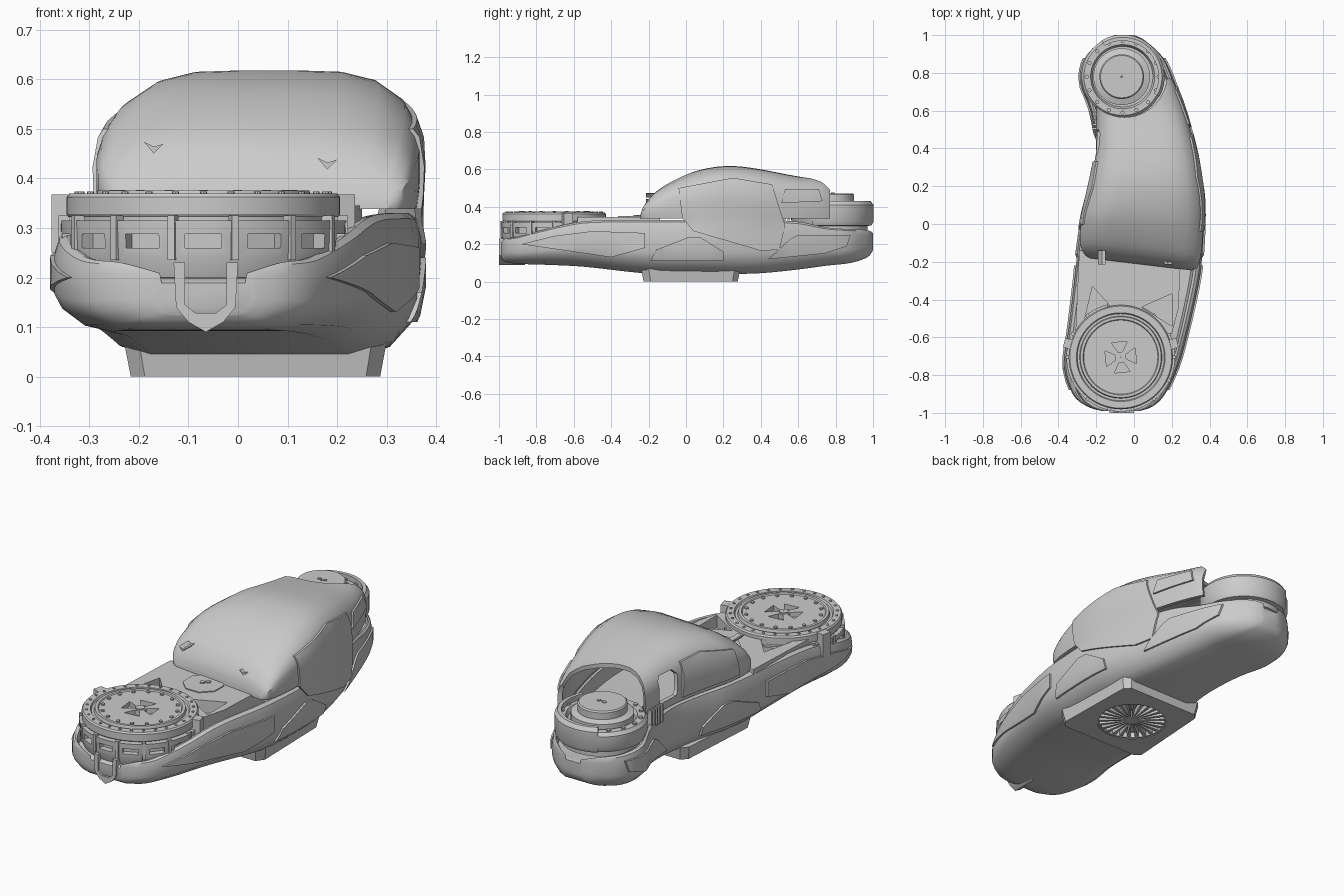
import bpy, bmesh, math
from mathutils import Vector, Matrix
from mathutils.bvhtree import BVHTree
from math import cos, sin, pi

if "Cube" in bpy.data.objects:
    bpy.data.objects.remove(bpy.data.objects["Cube"])


def make(name, verts, faces):
    me = bpy.data.meshes.new(name)
    bm = bmesh.new()
    vs = [bm.verts.new(v) for v in verts]
    for f in faces:
        bm.faces.new([vs[i] for i in f])
    bmesh.ops.recalc_face_normals(bm, faces=bm.faces)
    bm.to_mesh(me)
    bm.free()
    ob = bpy.data.objects.new(name, me)
    bpy.context.collection.objects.link(ob)
    return ob


def bake(ob):
    bpy.context.view_layer.update()
    dg = bpy.context.evaluated_depsgraph_get()
    me = bpy.data.meshes.new_from_object(ob.evaluated_get(dg))
    ob.modifiers.clear()
    ob.data = me


def cut(ob, cutter):
    m = ob.modifiers.new("cut", 'BOOLEAN')
    m.operation, m.solver, m.object = 'DIFFERENCE', 'EXACT', cutter
    bake(ob)
    bpy.data.objects.remove(cutter)


def bevel(ob, w, seg=2):
    m = ob.modifiers.new("bevel", 'BEVEL')
    m.width, m.segments, m.limit_method = w, seg, 'ANGLE'
    bake(ob)


def prisms(name, polys, lo, hi, axis='z', taper=1.0):
    """Extrude one or more outlines; taper scales the low end."""
    verts, faces = [], []
    for p in polys:
        b, n = len(verts), len(p)
        ca, cb = sum(q[0] for q in p) / n, sum(q[1] for q in p) / n
        for h, k in ((lo, taper), (hi, 1)):
            for a, c in p:
                a, c = ca + (a - ca) * k, cb + (c - cb) * k
                verts.append((a, c, h) if axis == 'z' else (a, h, c) if axis == 'y' else (h, a, c))
        faces += [range(b, b + n), range(b + n, b + 2 * n)]
        faces += [(b + i, b + (i + 1) % n, b + n + (i + 1) % n, b + n + i) for i in range(n)]
    return make(name, verts, faces)


def circle(cx, cy, r, n, off=0.0):
    return [(cx + r * cos(2 * pi * i / n + off), cy + r * sin(2 * pi * i / n + off)) for i in range(n)]


def radial(cx, cy, r0, r1, w0, w1, a):
    """Plan outline of a bar pointing away from a centre."""
    return [(cx + r * cos(a) - w * sin(a), cy + r * sin(a) + w * cos(a))
            for r, w in ((r0, -w0), (r1, -w1), (r1, w1), (r0, w0))]


def lathe(name, prof, cx, cy, n=64, a0=0, a1=2 * pi):
    """Spin a closed (r, z) profile, full turn or partial arc."""
    full, m = abs(a1 - a0) > 6.28, len(prof)
    k = n if full else n + 1
    verts = [(cx + r * cos(a0 + (a1 - a0) * i / n), cy + r * sin(a0 + (a1 - a0) * i / n), z)
             for i in range(k) for r, z in prof]
    faces = [(i * m + j, i * m + (j + 1) % m, (i + 1) % k * m + (j + 1) % m, (i + 1) % k * m + j)
             for i in range(n) for j in range(m)]
    if not full:
        faces += [range(m), range(n * m, n * m + m)]
    return make(name, verts, faces)


def loft(name, stations, half, closed, steps=4, end_cap=True):
    """Sweep a section (u, v) along y through (y, left, right, bottom, top, shear)."""
    P, rows = [Vector(s) for s in stations], []
    for i in range(len(P) - 1):
        p0, p1, p2, p3 = P[max(i - 1, 0)], P[i], P[i + 1], P[min(i + 2, len(P) - 1)]
        for k in range(steps + (i == len(P) - 2)):
            t = k / steps
            rows.append(p1 + (p2 - p0) * (t / 2) + (p0 * 2 - p1 * 5 + p2 * 4 - p3) * (t * t / 2)
                        + (p1 * 3 - p0 - p2 * 3 + p3) * (t ** 3 / 2))
    sec = half + [(-u, v) for u, v in reversed(half)]
    m, verts = len(sec), []
    for y, l, r, b, t, s in rows:
        for u, v in sec:
            x = (l + r) / 2 + u * (r - l) / 2
            verts.append((x, y + s * (x - 0.05), b + v * (t - b)))
    faces = [(i * m + j, i * m + (j + 1) % m, (i + 1) * m + (j + 1) % m, (i + 1) * m + j)
             for i in range(len(rows) - 1) for j in range(m if closed else m - 1)]
    faces.append(range(m))
    if end_cap:
        faces.append(range(len(verts) - m, len(verts)))
    return make(name, verts, faces)


# Curved lower hull with a sunken deck trough
hull = loft("lower_hull", [
    (-.99, -.17, .03, .125, .21, 0), (-.965, -.25, .10, .105, .23, 0), (-.9, -.325, .165, .095, .24, 0),
    (-.75, -.37, .235, .09, .28, 0), (-.55, -.345, .29, .08, .322, 0), (-.3, -.315, .345, .052, .33, 0),
    (-.15, -.3, .362, .04, .33, 0), (.05, -.27, .37, .04, .33, 0), (.2, -.23, .36, .04, .33, 0),
    (.4, -.2, .32, .045, .33, 0), (.6, -.23, .265, .065, .32, 0), (.75, -.285, .215, .085, .29, 0),
    (.88, -.26, .155, .1, .28, 0), (.97, -.17, .06, .13, .275, 0), (1.0, -.1, .0, .17, .26, 0)],
    [(-.84, .75), (-.88, .99), (-.92, 1), (-.97, .96), (-1, .82), (-1, .4), (-.95, .25), (-.8, .07), (-.6, 0)], True)

# Domed canopy shell
canopy = loft("canopy", [
    (-.215, -.23, .305, .338, .36, -.12), (-.195, -.265, .335, .338, .42, -.12), (-.13, -.285, .355, .338, .495, -.1),
    (0, -.28, .367, .338, .57, -.05), (.12, -.255, .367, .338, .607, 0), (.25, -.225, .352, .338, .618, 0),
    (.4, -.2, .325, .338, .6, 0), (.6, -.2, .27, .338, .562, 0), (.72, -.22, .225, .338, .55, 0),
    (.77, -.21, .2, .338, .525, 0)],
    [(-.98, 0), (-1, .2), (-1, .52), (-.97, .66), (-.9, .8), (-.73, .93), (-.5, .99), (-.2, 1)], False, end_cap=False)

# Surface used to wrap the raised panels on
bm = bmesh.new()
bm.from_mesh(hull.data)
bm.from_mesh(canopy.data)
skin = BVHTree.FromBMesh(bm)
bm.free()


def panel(name, pts, s):
    bm = bmesh.new()
    f = bm.faces.new([bm.verts.new((0, y, z)) for y, z in pts])
    bmesh.ops.inset_region(bm, faces=[f], thickness=.012, use_boundary=True)
    for ax in (1, 2):
        for i in range(-16, 17):
            co, no = Vector(), Vector()
            co[ax], no[ax] = i * .06 + .003, 1
            bmesh.ops.bisect_plane(bm, geom=bm.verts[:] + bm.edges[:] + bm.faces[:], plane_co=co, plane_no=no)
    edge = {v for v in bm.verts if v.is_boundary}
    for v in bm.verts:
        for dz in (0, .015, -.015, .03, -.03):
            hit = skin.ray_cast(Vector((2 * s, v.co.y, v.co.z + dz)), Vector((-s, 0, 0)))[0]
            if hit and s * (hit.x - .03) > .05:
                v.co.x = hit.x + s * (-.004 if v in edge else .01)
                break
    bmesh.ops.recalc_face_normals(bm, faces=bm.faces)
    if sum(f.normal.x * f.calc_area() for f in bm.faces) * s < 0:
        bmesh.ops.reverse_faces(bm, faces=bm.faces)
    me = bpy.data.meshes.new(name)
    bm.to_mesh(me)
    bm.free()
    bpy.context.collection.objects.link(bpy.data.objects.new(name, me))


# Raised side panels
for s, side in ((1, "right"), (-1, "left")):
    panel(side + "_belly_panel", [(-.19, .11), (.2, .11), (.2, .16), (.08, .235), (.02, .24), (-.16, .17)], s)
    panel(side + "_rear_panel", [(.44, .12), (.74, .15), (.86, .19), (.88, .25), (.6, .25), (.56, .23)], s)
    panel(side + "_bow_panel", [(-.88, .2), (-.4, .13), (-.22, .18), (-.22, .26), (-.5, .27), (-.7, .245)], s)
panel("right_door", [(-.04, .5), (-.02, .34), (.04, .27), (.4, .165), (.5, .17), (.53, .3), (.46, .52), (.25, .555)], 1)
panel("right_vent_panel", [(.51, .42), (.73, .43), (.71, .495), (.53, .495)], 1)
panel("left_door", [(-.03, .36), (.33, .36), (.33, .54), (.2, .55), (0, .5)], -1)

# Hollow the canopy, open the rear around the turret and cut the side window
m = canopy.modifiers.new("thickness", 'SOLIDIFY')
m.thickness, m.offset = .022, -1
bake(canopy)
cut(canopy, prisms("rear_cutter", [circle(-.05, .79, .225, 48)], .3, .7))
cut(canopy, prisms("window_cutter", [[(.37, .38), (.49, .38), (.5, .4), (.5, .5), (.48, .52), (.39, .52), (.36, .49), (.36, .4)]],
                   -.35, -.1, 'x'))
for i, (x, z) in enumerate(((-.17, .462), (.18, .43))):
    prisms("canopy_cleat", [[(x - .02, z + .012), (x, z - .012), (x + .02, z + .008), (x, z + .002)]], -.215, -.14, 'y')

# Deck behind the front ring, with triangular pockets and octagonal hatch
deck = prisms("deck", [[(-.29, -.14), (.25, -.14), (.235, -.45), (.2, -.58), (-.31, -.58)]], .2, .345)
cut(deck, prisms("pocket_cutter", [[(-.26, -.5), (-.13, -.43), (-.22, -.33)], [(.04, -.44), (.2, -.54), (.2, -.37)]], .28, .4))
prisms("deck_hatch", [circle(-.01, -.27, .1, 8, pi / 8)], .34, .35)
prisms("hatch_bolts", [circle(-.01 + d, -.26 + d, .012, 10) for d in (-.008, .012)], .345, .356)

# Front rotating ring: slotted band, cap and bolts
cx, cy = -.07, -.705
band = lathe("slotted_band", [(.24, .2), (.27, .2), (.285, .24), (.288, .315), (.24, .315)], cx, cy)
cut(band, prisms("slot_cutter", [radial(cx, cy, .255, .31, .037, .037, 2 * pi * i / 14 - pi / 2) for i in range(14)], .26, .288))
lathe("band_core", [(.01, .2), (.252, .2), (.252, .33), (.01, .33)], cx, cy)
cap = lathe("ring_cap", [(.005, .322), (.272, .322), (.276, .328), (.276, .362), (.27, .37), (.235, .37), (.23, .36),
                         (.218, .36), (.214, .376), (.2, .376), (.196, .37), (.005, .37)], cx, cy)
cut(cap, prisms("petal_cutter", [radial(cx, cy, .028, .08, .012, .042, i * pi / 2 + .1) for i in range(4)], .345, .4))
lathe("ring_hub", [(.002, .36), (.022, .36), (.022, .376), (.002, .376)], cx, cy, 20)
ring = lambda r, n, s: [circle(cx + r * cos(2 * pi * i / n), cy + r * sin(2 * pi * i / n), s, 8) for i in range(n)]
prisms("outer_bolts", ring(.253, 28, .007), .365, .374)
prisms("inner_bolts", ring(.18, 16, .009), .365, .377)
prisms("rim_lugs", [radial(cx, cy, .27, .292, .01, .007, 2 * pi * (i + .5) / 14 - pi / 2) for i in range(14)], .235, .325)
prisms("ring_clamps", [radial(cx, cy, .262, .31, .028, .024, a) for a in (.25, pi - .25)], .25, .368)

# Bow beak with open socket
beak = [(-.13, .23), (-.125, .14), (-.1, .11), (-.065, .09), (-.03, .11), (-.005, .14), (0, .23)]
beak_ob = prisms("bow_beak", [beak], -1.0, -.86, 'y')
cut(beak_ob, prisms("socket_cutter", [[(-.107, .25), (-.107, .145), (-.085, .128), (-.045, .128), (-.023, .145), (-.023, .25)]],
                    -1.1, -.95, 'y'))
prisms("beak_block", [[(-.107, .13), (-.023, .13), (-.023, .168), (-.107, .168)]], -.985, -.93, 'y')

# Rear turret: stepped drum, raised shell arc and top disc
tx, ty = -.06, .78
lathe("turret_drum", [(.005, .27), (.19, .27), (.19, .297), (.205, .3), (.218, .33), (.218, .385), (.205, .402),
                      (.17, .402), (.16, .38), (.005, .38)], tx, ty, 48)
lathe("turret_shell", [(.19, .3), (.212, .3), (.222, .32), (.222, .41), (.208, .43), (.19, .43)], tx, ty, 24, -.5, 2.1)
lathe("turret_disc", [(.005, .37), (.15, .37), (.15, .42), (.118, .43), (.118, .465), (.112, .472), (.005, .472)], tx - .005, ty, 48)
prisms("turret_bolts", [circle(tx + .19 * cos(a), ty + .19 * sin(a), .011, 8) for a in [i * pi / 8 for i in range(16)]], .39, .411)
prisms("turret_pins", [circle(tx + d, ty + .005, .009, 8) for d in (-.02, .012)], .47, .477)
prisms("side_grille", [[(-.22, y), (-.15, y), (-.15, y + .01), (-.22, y + .01)] for y in [.5 + .022 * i for i in range(5)]], .3, .39)

# Belly pad with fan
pad = prisms("belly_pad", [[(-.23, -.21), (-.2, -.24), (.27, -.24), (.3, -.2), (.29, .26), (.26, .29), (-.17, .29), (-.2, .26)]],
             0, .07, taper=.95)
fx, fy = .035, .025
cut(pad, prisms("fan_cutter", [circle(fx, fy, .175, 40)], -.1, .05))
lathe("fan_rim", [(.165, .002), (.18, .002), (.18, .03), (.165, .03)], fx, fy, 40)
prisms("fan_blades", [radial(fx, fy, .03, .172, .002, .009, 2 * pi * i / 26) for i in range(26)], .006, .04)
prisms("fan_hub", [circle(fx, fy, .036, 20)], .004, .06)

# Smooth shading with crisp edges
bpy.ops.object.select_all(action='DESELECT')
for ob in bpy.context.scene.objects:
    ob.select_set(True)
bpy.context.view_layer.objects.active = hull
bpy.ops.object.shade_smooth_by_angle(angle=math.radians(32))
